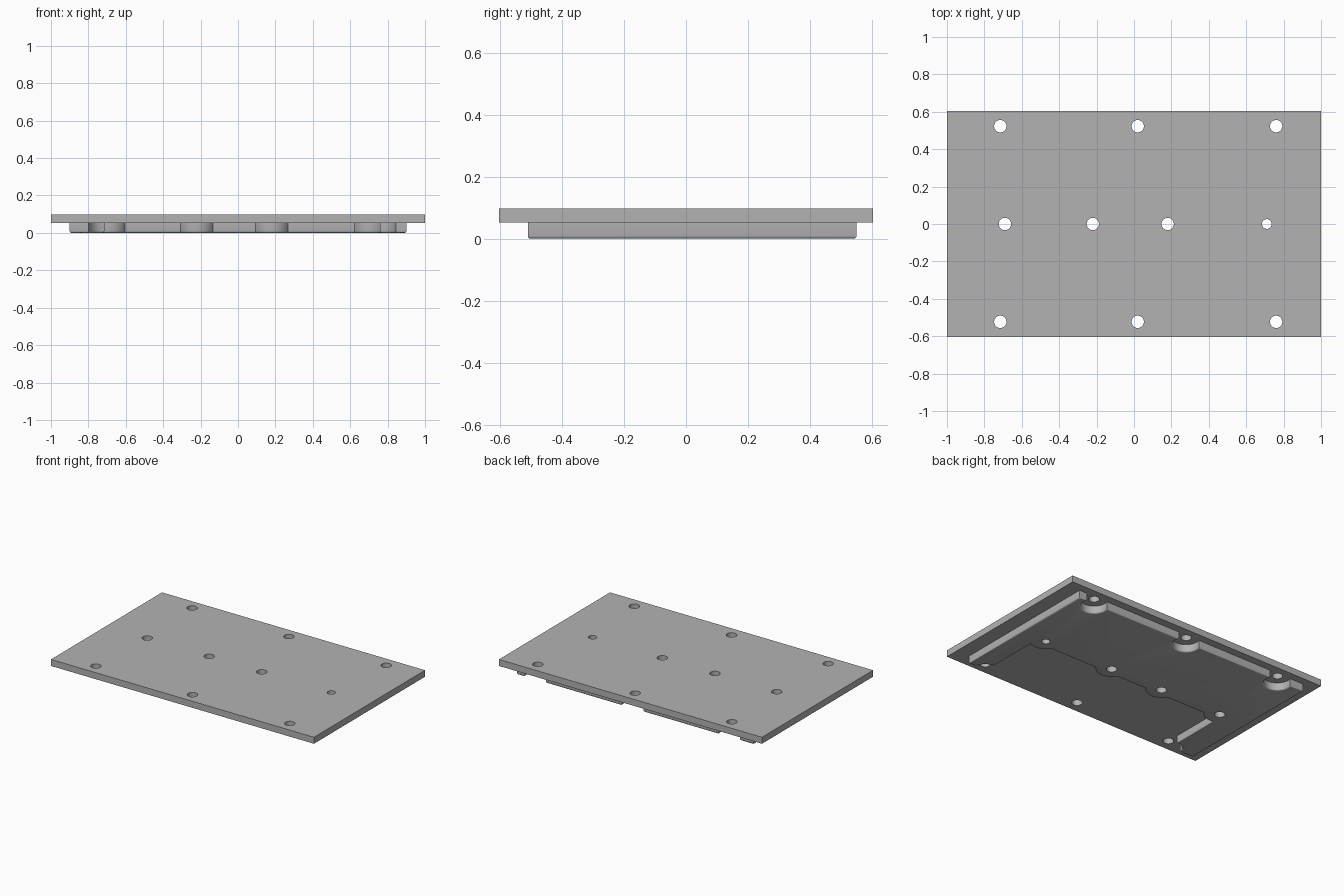
import bpy, bmesh
from math import asin, acos, cos, sin, pi

cube = bpy.data.objects.get("Cube")
if cube:
    bpy.data.objects.remove(cube)

GREY = (0.45, 0.45, 0.45, 1)
SEAM, TOP = 0.052, 0.097          # underside and top of the plate
EDGE_Y, HOLE_R, SMALL_R = 0.523, 0.033, 0.026
EDGE_X = (-0.715, 0.02, 0.76)     # holes along both long edges
MID_X = (-0.69, -0.22, 0.18, 0.71)  # holes along the middle
NOTCH, BOSS = 0.085, 0.10

grey = bpy.data.materials.new("metal grey")
grey.use_nodes = True
grey.diffuse_color = GREY
grey.node_tree.nodes["Principled BSDF"].inputs["Base Color"].default_value = GREY


def add_object(name, bm):
    bmesh.ops.recalc_face_normals(bm, faces=bm.faces)
    mesh = bpy.data.meshes.new(name)
    bm.to_mesh(mesh)
    bm.free()
    mesh.materials.append(grey)
    obj = bpy.data.objects.new(name, mesh)
    bpy.context.collection.objects.link(obj)
    return obj


def prism(name, outline, z0, z1, round_bottom=0):
    """Extrude an outline, optionally rounding its lower rim."""
    bm = bmesh.new()
    base = bm.faces.new([bm.verts.new((x, y, z0)) for x, y in outline])
    up = bmesh.ops.extrude_face_region(bm, geom=[base], use_keep_orig=True)
    for v in up["geom"]:
        if isinstance(v, bmesh.types.BMVert):
            v.co.z = z1
    if round_bottom:
        rim = [e for e in bm.edges if all(v.co.z < z0 + 1e-5 for v in e.verts)]
        bmesh.ops.recalc_face_normals(bm, faces=bm.faces)
        bmesh.ops.bevel(bm, geom=rim, offset=round_bottom, offset_type='OFFSET',
                        segments=3, profile=0.5, affect='EDGES', clamp_overlap=True)
    return add_object(name, bm)


def arc(cx, cy, r, a0, a1, steps=14):
    return [(cx + r * cos(a0 + (a1 - a0) * i / steps),
             cy + r * sin(a0 + (a1 - a0) * i / steps)) for i in range(steps + 1)]


# Pad outline: walk the back edge, the left leg, the bossed front edge, the right leg
LEFT, RIGHT, BACK, FRONT, INNER = -0.9, 0.9, 0.55, -0.51, -0.05
LEG_L, LEG_R = EDGE_X[0], EDGE_X[2]
rise = asin((BACK - EDGE_Y) / NOTCH)
outline = [(RIGHT, BACK)]
for x in reversed(EDGE_X):
    outline += arc(x, EDGE_Y, NOTCH, rise, -pi - rise)
outline += [(LEFT, BACK), (LEFT, FRONT)]
foot = asin((FRONT + EDGE_Y) / NOTCH)
outline += arc(LEG_L, -EDGE_Y, NOTCH, pi - foot, pi / 2, 8)
dip = asin(INNER / BOSS)
for x in MID_X:
    start, end = pi - dip, 2 * pi + dip
    if x == MID_X[0]:             # end bosses run into the legs
        start = 2 * pi - acos((LEG_L - x) / BOSS)
    if x == MID_X[-1]:
        end = 2 * pi - acos((LEG_R - x) / BOSS)
    outline += arc(x, 0, BOSS, start, end, 10)
outline += arc(LEG_R, -EDGE_Y, NOTCH, pi / 2, foot, 8)
outline += [(RIGHT, FRONT)]
pad = prism("underside_pad", outline, 0, SEAM, 0.012)

plate = prism("top_plate", [(-1, -0.603), (1, -0.603), (1, 0.603), (-1, 0.603)], SEAM, TOP)

# Bolt holes through both parts
holes = [(x, s * EDGE_Y, HOLE_R) for x in EDGE_X for s in (-1, 1)]
holes += [(x, 0, SMALL_R if x == MID_X[-1] else HOLE_R) for x in MID_X]
bm = bmesh.new()
for x, y, r in holes:
    new = bmesh.ops.create_cone(bm, cap_ends=True, segments=32, radius1=r, radius2=r, depth=0.4)
    bmesh.ops.translate(bm, verts=new["verts"], vec=(x, y, 0.05))
cutter = add_object("hole_cutter", bm)
cutter.hide_render = True

for obj in (pad, plate):
    mod = obj.modifiers.new("holes", 'BOOLEAN')
    mod.operation, mod.solver, mod.object = 'DIFFERENCE', 'EXACT', cutter
    bpy.ops.object.select_all(action='DESELECT')
    bpy.context.view_layer.objects.active = obj
    obj.select_set(True)
    bpy.ops.object.modifier_apply(modifier=mod.name)
    bpy.ops.object.shade_smooth_by_angle(angle=0.6)
bpy.data.objects.remove(cutter)
